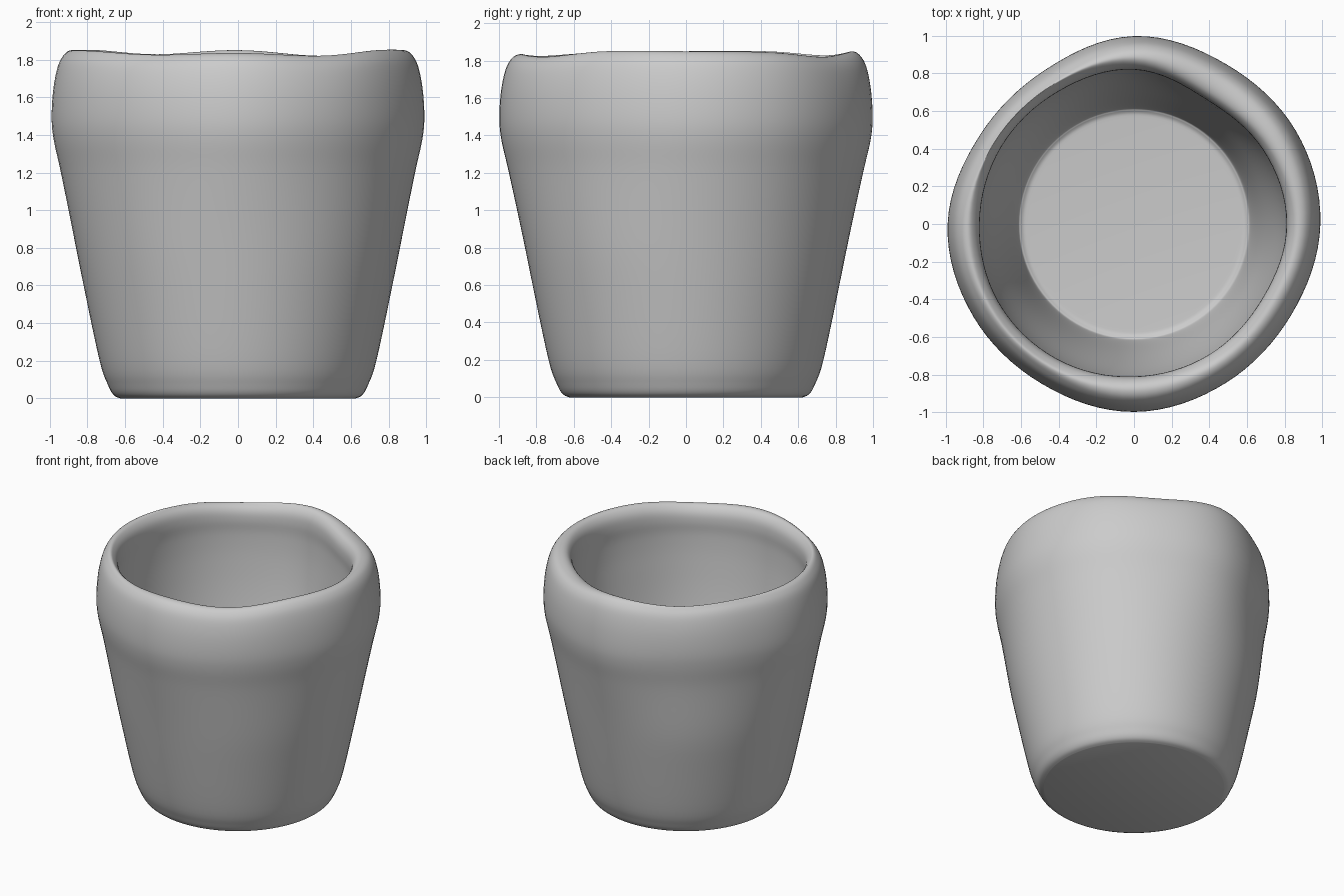
import bpy, bmesh, math

SEGMENTS = 96
STEPS = 5

cube = bpy.data.objects.get("Cube")
if cube:
    bpy.data.objects.remove(cube, do_unlink=True)


def spline(a, b, c, d, t):
    """Smooth curve from b to c, guided by the neighbours a and d."""
    return b + 0.5 * t * (c - a + t * (2*a - 5*b + 4*c - d + t * (3*(b - c) + d - a)))


def around(values, angle):
    """Read evenly spaced values smoothly around the circle."""
    n = len(values)
    pos = angle / math.tau * n
    i = int(pos)
    return spline(*(values[(i + k) % n] for k in (-1, 0, 1, 2)), pos - i)


def ease(lo, hi, x):
    t = min(max((x - lo) / (hi - lo), 0), 1)
    return t * t * (3 - 2 * t)


def smooth_profile(points):
    ends = [points[0]] + points + [points[-1]]
    out = []
    for i in range(len(points) - 1):
        for s in range(STEPS):
            out.append(tuple(spline(*(p[k] for p in ends[i:i + 4]), s / STEPS) for k in (0, 1)))
    return out + [points[-1]]


# Outer wall over the rim and down the inner wall to the floor: radius, height
wall = smooth_profile([
    (0.625, 0), (0.66, 0.018), (0.69, 0.07), (0.735, 0.2), (0.82, 0.6), (0.9, 1.0),
    (0.945, 1.22), (0.98, 1.38), (0.99, 1.5), (0.98, 1.65), (0.955, 1.77), (0.92, 1.83),
    (0.88, 1.85), (0.845, 1.835), (0.818, 1.79), (0.81, 1.72), (0.815, 1.6), (0.805, 1.4),
    (0.77, 1.1), (0.685, 0.6), (0.625, 0.22), (0.6, 0.16), (0.56, 0.15)])

# Hand-shaped unevenness every 30 degrees, counter-clockwise from +x
outer_wobble = [0, 0.002, -0.01, 0.008, -0.045, -0.045, 0, -0.005, -0.01, 0.008, -0.015, -0.025]
inner_wobble = [0, -0.02, -0.045, 0.01, 0, 0.005, 0.01, 0.02, 0.015, 0, -0.01, -0.022]
rim_dip = [0, -0.005, -0.03, 0, -0.022, 0, 0, -0.005, -0.025, -0.015, -0.03, 0]

bm = bmesh.new()
rings = []
peak = max(range(len(wall)), key=lambda i: wall[i][1])
for i, (r, z) in enumerate(wall):
    inside = ease(peak - 6, peak + 6, i)
    strength = ease(0.7, 1.45, z)
    ring = []
    for s in range(SEGMENTS):
        a = math.tau * s / SEGMENTS
        bump = (1 - inside) * around(outer_wobble, a) + inside * around(inner_wobble, a)
        radius = r + strength * bump
        height = z + ease(1.5, 1.85, z) * around(rim_dip, a)
        ring.append(bm.verts.new((radius * math.cos(a), radius * math.sin(a), height)))
    rings.append(ring)
for low, high in zip(rings, rings[1:]):
    for s in range(SEGMENTS):
        t = (s + 1) % SEGMENTS
        bm.faces.new((low[s], low[t], high[t], high[s]))

# Base and inner floor
bm.faces.new(rings[0][::-1])
bm.faces.new(rings[-1])

mesh = bpy.data.meshes.new("cup")
bm.to_mesh(mesh)
bm.free()
cup = bpy.data.objects.new("cup", mesh)
bpy.context.collection.objects.link(cup)

clay = bpy.data.materials.new("grey clay")
clay.use_nodes = True
colour = (0.6, 0.6, 0.6, 1)
clay.diffuse_color = colour
clay.node_tree.nodes["Principled BSDF"].inputs["Base Color"].default_value = colour
mesh.materials.append(clay)

bpy.context.view_layer.objects.active = cup
cup.select_set(True)
bpy.ops.object.shade_smooth_by_angle(angle=math.radians(40))
